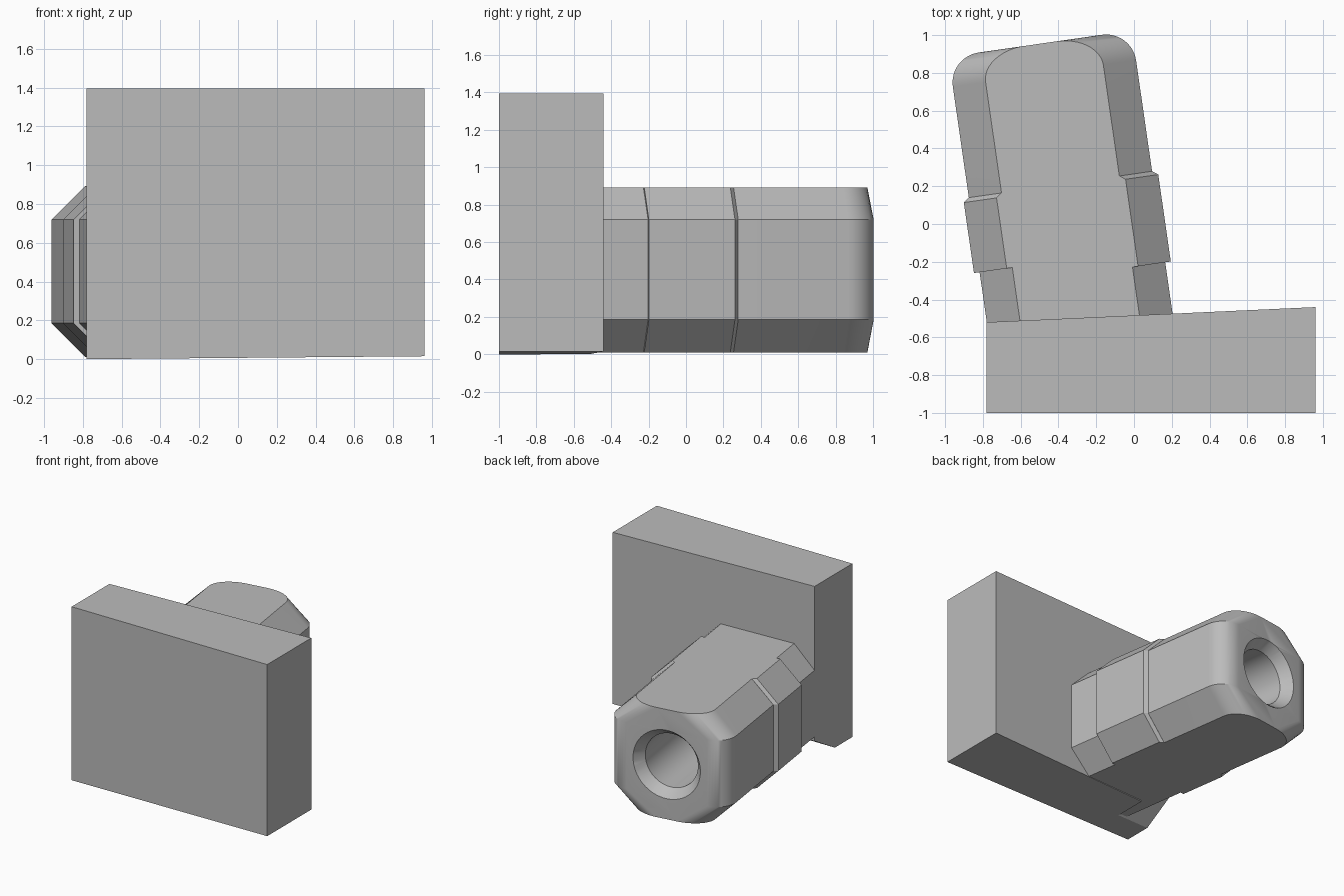
import bpy, bmesh, math
from mathutils import Matrix

old = bpy.data.objects.get("Cube")
if old:
    bpy.data.objects.remove(old, do_unlink=True)

grey = bpy.data.materials.new("plain_grey")
grey.use_nodes = True
grey.diffuse_color = (0.5, 0.5, 0.5, 1)
grey.node_tree.nodes["Principled BSDF"].inputs["Base Color"].default_value = (0.5, 0.5, 0.5, 1)

# The arm is swung slightly sideways about z
ARM = Matrix.Translation((-0.352, -0.05, 0)) @ Matrix.Rotation(math.radians(8.2), 4, "Z")


def loft(name, rings, matrix=Matrix()):
    """Closed solid through matching rings of points."""
    bm = bmesh.new()
    loops = [[bm.verts.new(p) for p in ring] for ring in rings]
    n = len(loops[0])
    for a, b in zip(loops, loops[1:]):
        for i in range(n):
            j = (i + 1) % n
            bm.faces.new((a[i], a[j], b[j], b[i]))
    bm.faces.new(loops[0])
    bm.faces.new(loops[-1])
    bm.transform(matrix)
    bmesh.ops.recalc_face_normals(bm, faces=bm.faces)
    mesh = bpy.data.meshes.new(name)
    bm.to_mesh(mesh)
    bm.free()
    mesh.materials.append(grey)
    obj = bpy.data.objects.new(name, mesh)
    bpy.context.collection.objects.link(obj)
    return obj


def activate(obj):
    bpy.ops.object.select_all(action="DESELECT")
    obj.select_set(True)
    bpy.context.view_layer.objects.active = obj


def cut(obj, cutter):
    cutter.hide_render = True
    mod = obj.modifiers.new("cut", "BOOLEAN")
    mod.operation = "DIFFERENCE"
    mod.solver = "EXACT"
    mod.object = cutter
    activate(obj)
    bpy.ops.object.modifier_apply(modifier=mod.name)
    bpy.data.objects.remove(cutter, do_unlink=True)


# Slab with a slanted back and a slightly tilted underside
slab = loft("slab", [
    [(x, -1, z), (x, back, z), (x, back, 1.395), (x, -1, 1.395)]
    for x, back, z in ((-0.78, -0.52, 0), (0.96, -0.44, 0.015))])

# Bevelled notch under the slab corner beside the arm
cut(slab, loft("notch_cutter", [
    [(x, -0.82, -0.025), (x, -0.4, -0.025), (x, -0.4, 0.22)]
    for x in (-0.9, -0.5)]))

# Octagonal arm section: (half width, height, sideways corner radius)
WIDE, NARROW = 0.49, 0.315
LEVELS = [(NARROW, 0.01, 0.23), (WIDE, 0.185, 0.16), (WIDE, 0.72, 0.16), (NARROW, 0.892, 0.23)]
BASE, END, ROUND = -0.7, 1.015, 0.16


def arm_outline(half, z, radius, steps=12):
    arc = [(half - radius + radius * math.cos(t), END - ROUND + ROUND * math.sin(t), z)
           for t in (math.pi / 2 * i / steps for i in range(steps + 1))]
    return ([(-half, BASE, z), (half, BASE, z)] + arc
            + [(-x, y, z) for x, y, z in reversed(arc)])


arm = loft("arm", [arm_outline(*level) for level in LEVELS], ARM)


# Countersunk bore in the end of the arm
def circle(radius, y, count=64):
    return [(radius * math.cos(math.tau * i / count), y, 0.45 + radius * math.sin(math.tau * i / count))
            for i in range(count)]


cut(arm, loft("bore_cutter", [circle(0.29, END + 0.02), circle(0.275, END),
                              circle(0.215, END - 0.08), circle(0.215, -0.3)], ARM))
activate(arm)
bpy.ops.object.shade_smooth_by_angle(angle=math.radians(28))


# Raised side pads wrapping the flank and its bevels
def pad_section(side, y, offset):
    outer = [(side * (half + offset), y, z) for half, z, r in LEVELS]
    inner = [(side * half, y, z) for half, z, r in reversed(LEVELS)]
    return outer + inner


for name, side, start in (("left_pad", 1, -0.225), ("right_pad", -1, -0.137)):
    loft(name, [pad_section(side, start, 0.03), pad_section(side, 0.24, 0.03),
                pad_section(side, 0.262, 0.001)], ARM)
